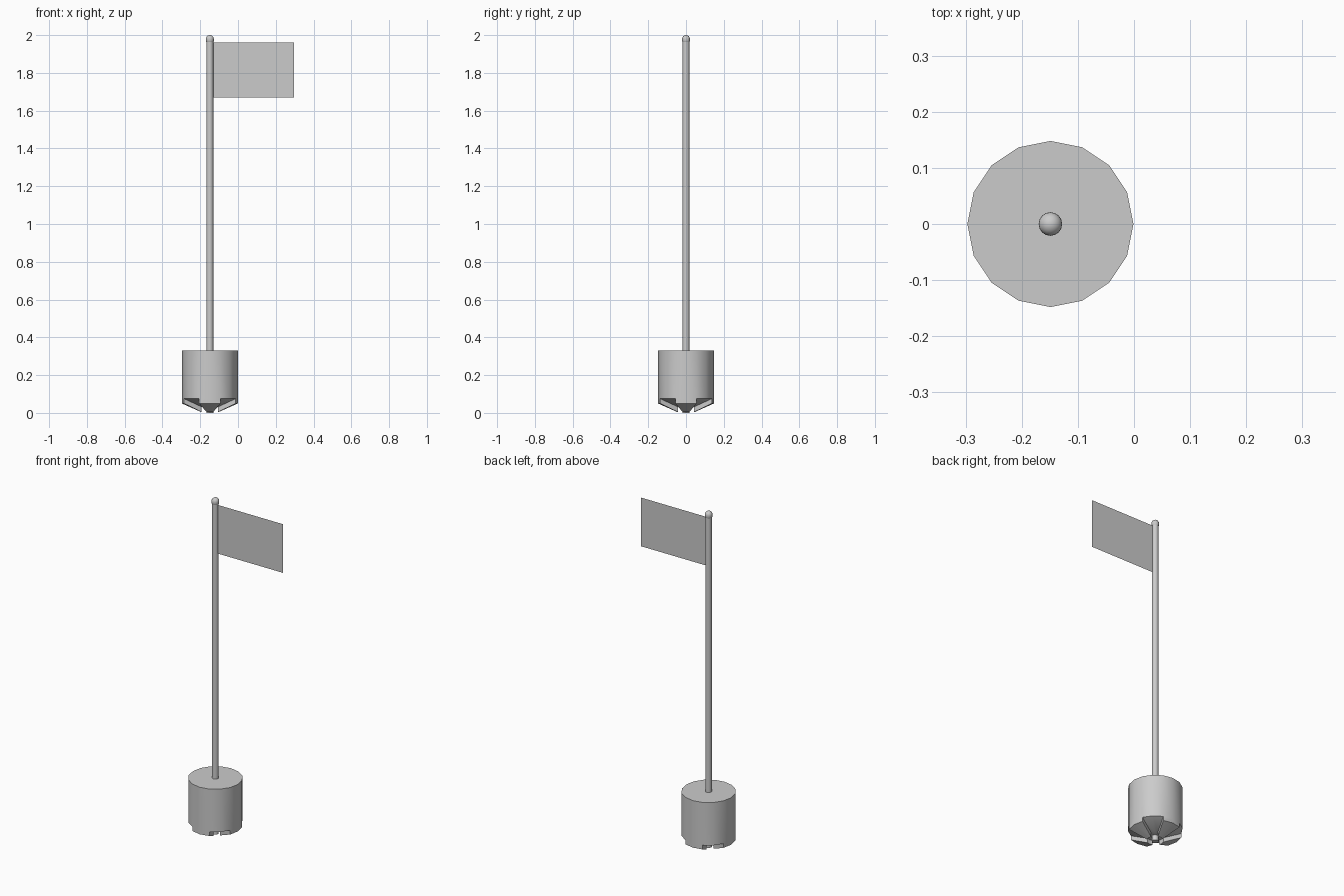
import bpy, bmesh
from math import pi, cos, sin

if "Cube" in bpy.data.objects:
    bpy.data.objects.remove(bpy.data.objects["Cube"])

CX = -0.149   # axis of pole and cup
N = 16


def finish(bm, name, smooth=True):
    bmesh.ops.remove_doubles(bm, verts=bm.verts, dist=1e-5)
    bmesh.ops.recalc_face_normals(bm, faces=bm.faces)
    me = bpy.data.meshes.new(name)
    bm.to_mesh(me)
    bm.free()
    ob = bpy.data.objects.new(name, me)
    ob.location.x = CX
    bpy.context.collection.objects.link(ob)
    if smooth:
        bpy.context.view_layer.objects.active = ob
        ob.select_set(True)
        bpy.ops.object.shade_smooth_by_angle(angle=0.6)
        ob.select_set(False)
    return ob


def lathe(name, profile, n=N):
    bm = bmesh.new()
    vs = [bm.verts.new((r, 0, z)) for r, z in profile]
    es = [bm.edges.new(p) for p in zip(vs, vs[1:])]
    bmesh.ops.spin(bm, geom=vs + es, cent=(0, 0, 0), axis=(0, 0, 1),
                   angle=2 * pi, steps=n)
    return finish(bm, name)


# Cup: conical underside with four feet and four recessed grooves
R, RI, TOP = 0.148, 0.047, 0.33
FOOT = (0.05, 0.005)      # underside height at rim / inner end of a foot
GROOVE = (0.075, 0.032)   # underside height at rim / hub in a groove

bm = bmesh.new()


def point(k, r, z):
    a = 2 * pi * k / N
    return (r * cos(a), r * sin(a), z)


def face(*pts):
    bm.faces.new([bm.verts.new(p) for p in pts])


for k in range(N):
    j = k + 1
    foot = k % 4 in (0, 3)
    zo, zi = FOOT if foot else GROOVE
    face((0, 0, TOP), point(k, R, TOP), point(j, R, TOP))
    face(point(k, R, TOP), point(k, R, GROOVE[0]),
         point(j, R, GROOVE[0]), point(j, R, TOP))
    face(point(k, R, zo), point(k, RI, zi), point(j, RI, zi), point(j, R, zo))
    face((0, 0, GROOVE[1]), point(k, RI, GROOVE[1]), point(j, RI, GROOVE[1]))
    if foot:
        # outer and inner ends of the foot
        for r, z0, z1 in ((R, zo, GROOVE[0]), (RI, zi, GROOVE[1])):
            face(point(k, r, z0), point(j, r, z0), point(j, r, z1), point(k, r, z1))
        # side wall next to the groove
        s = j if k % 4 == 0 else k
        face(point(s, R, zo), point(s, RI, zi),
             point(s, RI, GROOVE[1]), point(s, R, GROOVE[0]))
finish(bm, "cup")

# Pole, reaching through the cup to the underside
lathe("pole", [(0, 0.0), (0.018, 0.0), (0.018, 1.968), (0, 1.968)])

# Rounded cap with a short collar
dome = [(0.021 * cos(i * pi / 12), 1.979 + 0.021 * sin(i * pi / 12)) for i in range(6)]
lathe("pole_cap", [(0, 1.964), (0.019, 1.964), (0.021, 1.968)] + dome + [(0, 2.0)])

# Flag: a single flat sheet
bm = bmesh.new()
face((0.017, 0, 1.67), (0.446, 0, 1.67), (0.446, 0, 1.96), (0.017, 0, 1.96))
finish(bm, "flag", smooth=False)
